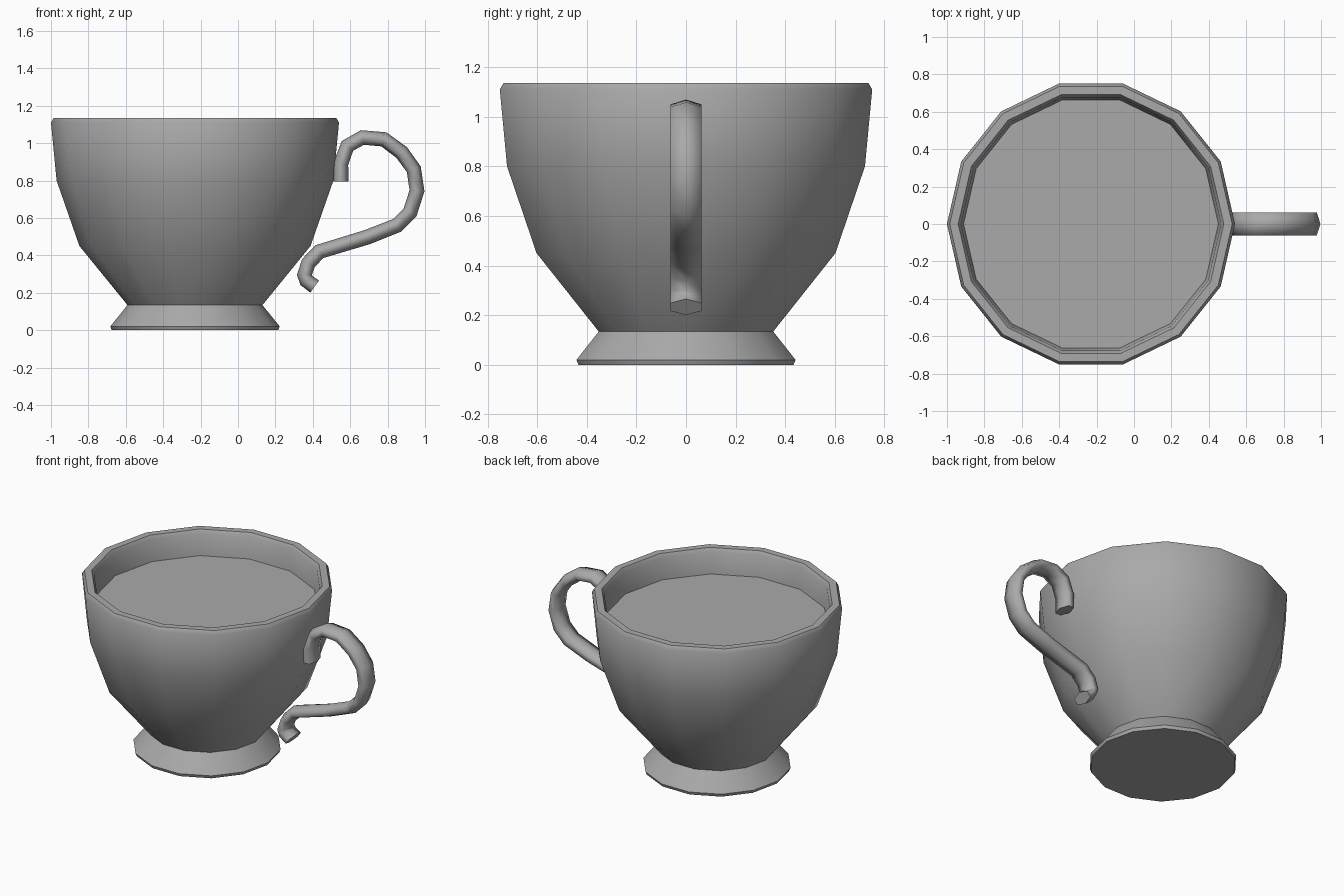
import bpy
import bmesh
import math
from mathutils import Vector

SIDES = 14
CENTRE_X = -0.23

default = bpy.data.objects.get("Cube")
if default:
    bpy.data.objects.remove(default, do_unlink=True)


def make_material(name, colour):
    mat = bpy.data.materials.new(name)
    mat.use_nodes = True
    mat.diffuse_color = colour
    mat.node_tree.nodes["Principled BSDF"].inputs["Base Color"].default_value = colour
    return mat


grey = make_material("plain grey", (0.4, 0.4, 0.4, 1))


def loft(name, rings, cap_start=False, cap_end=False, smooth_angle=40):
    """Skin a list of equal-sized point rings into one object."""
    bm = bmesh.new()
    loops = [[bm.verts.new(p) for p in ring] for ring in rings]
    count = len(loops[0])
    for low, high in zip(loops, loops[1:]):
        for i in range(count):
            j = (i + 1) % count
            bm.faces.new((low[i], low[j], high[j], high[i]))
    if cap_start:
        bm.faces.new(loops[0][::-1])
    if cap_end:
        bm.faces.new(loops[-1])
    if cap_start and cap_end and len(loops) > 1:
        bmesh.ops.recalc_face_normals(bm, faces=bm.faces)
    mesh = bpy.data.meshes.new(name)
    bm.to_mesh(mesh)
    bm.free()
    mesh.materials.append(grey)
    obj = bpy.data.objects.new(name, mesh)
    bpy.context.collection.objects.link(obj)
    bpy.ops.object.select_all(action="DESELECT")
    obj.select_set(True)
    bpy.context.view_layer.objects.active = obj
    bpy.ops.object.shade_smooth_by_angle(angle=math.radians(smooth_angle))
    return obj


def circle(radius, z):
    step = 2 * math.pi / SIDES
    return [(CENTRE_X + radius * math.cos(i * step), radius * math.sin(i * step), z)
            for i in range(SIDES)]


def lathe(name, profile, **options):
    return loft(name, [circle(r, z) for r, z in profile], **options)


# Flared foot with a closed underside
lathe("foot", [(0.445, 0), (0.453, 0.02), (0.36, 0.135)], cap_start=True)

# Bowl: outer wall, rounded rim and inner wall
lathe("bowl", [(0.36, 0.133), (0.618, 0.45), (0.74, 0.8), (0.77, 1.11),
               (0.755, 1.135), (0.71, 1.135), (0.695, 1.11), (0.68, 0.96)])

# Drink surface
lathe("drink", [(0.683, 0.97)], cap_end=True)

# S-shaped handle: flattened hexagon swept along a path in the xz plane
path = [Vector((x, 0, z)) for x, z in (
    (0.55, 0.795), (0.55, 0.89), (0.585, 0.985), (0.665, 1.03), (0.78, 1.02),
    (0.875, 0.95), (0.94, 0.86), (0.957, 0.745), (0.92, 0.63), (0.85, 0.56),
    (0.69, 0.497), (0.436, 0.42), (0.377, 0.36), (0.355, 0.295),
    (0.366, 0.265), (0.41, 0.233))]
HALF_WIDTH, HALF_THICK = 0.0625, 0.04
section = [(0, 1), (1, 0.5), (1, -0.5), (0, -1), (-1, -0.5), (-1, 0.5)]
rings = []
for i, point in enumerate(path):
    before = (point - path[max(i - 1, 0)]).normalized()
    after = (path[min(i + 1, len(path) - 1)] - point).normalized()
    along = (before + after).normalized()
    across = Vector((-along.z, 0, along.x))
    rings.append([point + across * v * HALF_THICK + Vector((0, u * HALF_WIDTH, 0))
                  for u, v in section])
loft("handle", rings, cap_start=True, cap_end=True, smooth_angle=78)
